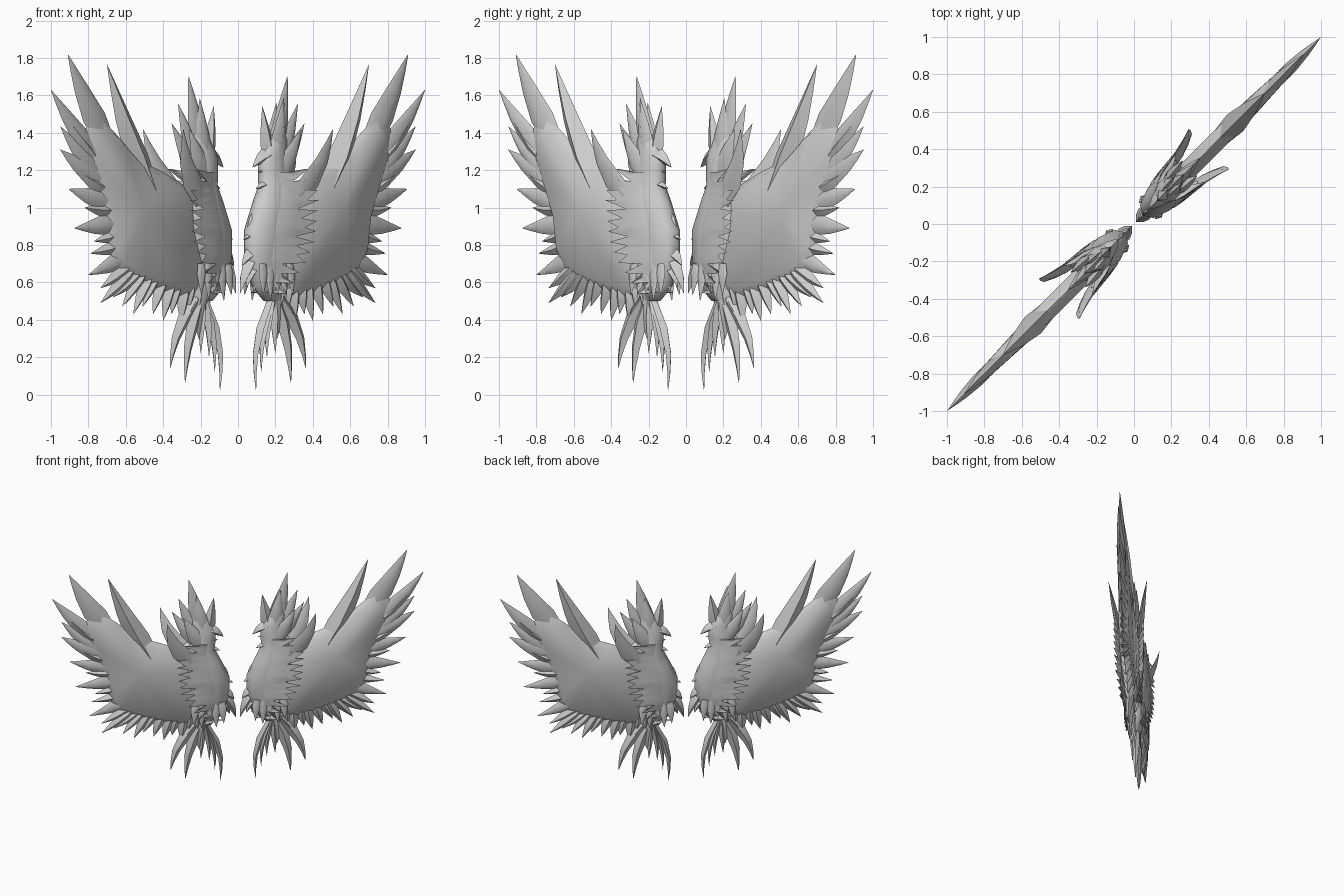
import bpy, bmesh, math
from mathutils import Vector

if "Cube" in bpy.data.objects:
    bpy.data.objects.remove(bpy.data.objects["Cube"])

mat = bpy.data.materials.new("plumage_grey")
mat.diffuse_color = (0.62, 0.62, 0.62, 1)
mat.use_nodes = True
mat.node_tree.nodes["Principled BSDF"].inputs["Base Color"].default_value = mat.diffuse_color


def P(side, u, t, z):
    """Point on the diagonal plane: u along it, t across it."""
    return Vector((side * u + t, side * u - t, z))


def finish(bm, name, angle=65):
    bmesh.ops.recalc_face_normals(bm, faces=bm.faces)
    me = bpy.data.meshes.new(name)
    bm.to_mesh(me)
    bm.free()
    me.materials.append(mat)
    ob = bpy.data.objects.new(name, me)
    bpy.context.collection.objects.link(ob)
    bpy.ops.object.select_all(action='DESELECT')
    ob.select_set(True)
    bpy.context.view_layer.objects.active = ob
    bpy.ops.object.shade_smooth_by_angle(angle=math.radians(angle))


def loft(bm, rings):
    """Bridge rings of points and cap the ends."""
    rings = [[bm.verts.new(p) for p in r] for r in rings]
    n = len(rings[0])
    for a, b in zip(rings, rings[1:]):
        for i in range(n):
            j = (i + 1) % n
            bm.faces.new((a[i], a[j], b[j], b[i]))
    bm.faces.new(rings[0])
    bm.faces.new(rings[-1])


def feather(bm, side, tip, base, w, th=0.02, bend=0.0):
    """Diamond-section blade from base to tip, points given as (u, z, t)."""
    du, dz = tip[0] - base[0], tip[1] - base[1]
    l = math.hypot(du, dz)
    nu, nz = -dz / l, du / l
    rings = []
    for f, k in ((0, .75), (.3, 1), (.6, .66), (.82, .32), (1, .01)):
        b = bend * math.sin(math.pi * f)
        u, z = base[0] + du * f + nu * b, base[1] + dz * f + nz * b
        t = base[2] + (tip[2] - base[2]) * f
        h = th * min(k, 1.25 - f)
        rings.append([P(side, u + nu * w * k, t, z + nz * w * k), P(side, u, t + h, z),
                      P(side, u - nu * w * k, t, z - nz * w * k), P(side, u, t - h, z)])
    loft(bm, rings)


def lens(bm, side, outline, th, inset):
    """Flat panel with a thin rim, thicker towards the body."""
    n = len(outline)
    cu = sum(p[0] for p in outline) / n
    cz = sum(p[1] for p in outline) / n
    rim = [bm.verts.new(P(side, u, 0, z)) for u, z in outline]
    for s in (1, -1):
        inner = [bm.verts.new(P(side, cu + (u - cu) * inset, s * th * min(1, 1.45 - u), cz + (z - cz) * inset))
                 for u, z in outline]
        for i in range(n):
            j = (i + 1) % n
            bm.faces.new((rim[i], rim[j], inner[j], inner[i]))
        mid = bm.verts.new(P(side, cu, s * th, cz))
        for i in range(n):
            bm.faces.new((inner[i], inner[(i + 1) % n], mid))


def lerp(table, z, k):
    """Column k of a table sorted by falling z."""
    z = min(max(z, table[-1][0]), table[0][0])
    for a, b in zip(table, table[1:]):
        if a[0] >= z >= b[0]:
            return a[k] + (b[k] - a[k]) * (a[0] - z) / (a[0] - b[0])


WING = [(.18, .95), (.29, 1.12), (.40, 1.19), (.54, 1.26), (.64, 1.38), (.75, 1.50), (.82, 1.42), (.81, 1.28),
        (.76, 1.12), (.71, .95), (.69, .76), (.64, .66), (.52, .59), (.40, .54), (.27, .50), (.16, .58)]

# tip u, tip z, base u, base z, half width
FLIGHT = [(.91, 1.82, .70, 1.34, .062), (1.0, 1.63, .76, 1.27, .05), (.955, 1.53, .75, 1.24, .04),
          (.95, 1.435, .74, 1.18, .048), (.95, 1.31, .70, 1.13, .062), (.86, 1.20, .68, 1.08, .045),
          (.905, 1.10, .65, 1.03, .062), (.82, 1.00, .64, .99, .045), (.875, .89, .62, .93, .06),
          (.77, .82, .60, .88, .045), (.79, .755, .58, .82, .045), (.80, .64, .57, .76, .052),
          (.735, .57, .56, .72, .045), (.735, .49, .55, .70, .042), (.67, .52, .52, .68, .04)]
TRAILING = [(.62, .47, .50, .67), (.56, .43, .47, .66), (.51, .47, .44, .65), (.455, .43, .40, .64),
            (.40, .395, .36, .62), (.355, .43, .33, .61), (.305, .375, .29, .60), (.265, .45, .26, .60),
            (.22, .43, .22, .60)]
# z, centre u, radius along u, radius across
BODY = [(1.42, .22, .02, .010), (1.36, .205, .05, .028), (1.28, .185, .065, .04), (1.20, .185, .065, .045),
        (1.12, .20, .075, .052), (1.02, .195, .105, .06), (.88, .17, .125, .062), (.72, .155, .11, .055),
        (.58, .165, .085, .04), (.50, .185, .045, .02)]
CREST = [(.265, 1.705, .20, 1.27, .045, 0), (.32, 1.555, .22, 1.22, .042, 0), (.13, 1.54, .165, 1.25, .035, 0),
         (.225, 1.585, .19, 1.25, .04, .02), (.225, 1.56, .19, 1.25, .04, -.02), (.355, 1.45, .23, 1.18, .04, 0),
         (.30, 1.42, .20, 1.16, .045, .04), (.30, 1.42, .20, 1.16, .045, -.04)]
CHEST = [(.095, 1.10, .19, 1.13, .03), (.085, .99, .17, 1.05, .035), (.05, .89, .14, .97, .04),
         (.027, .83, .13, .86, .035), (.02, .69, .11, .78, .04), (.012, .54, .08, .74, .028),
         (.045, .57, .11, .72, .028), (.085, .55, .13, .70, .03)]
TAIL = [(.097, .015, .17, .50, .020, -.035), (.125, .12, .18, .50, .018, -.02), (.283, .06, .20, .52, .032, .02),
        (.363, .14, .22, .52, .034, .03), (.20, .22, .19, .50, .020, 0), (.155, .20, .18, .50, .018, -.01),
        (.32, .27, .23, .52, .025, .02), (.21, .30, .20, .58, .055, 0)]
# z, u of the cape's free edge, spread of the edge across
CAPE = [(1.20, .27, .07), (1.13, .33, .085), (1.04, .345, .088), (.83, .33, .085), (.70, .27, .08), (.54, .18, .06)]


def cape_rings(side, s, teeth=13):
    """Curved sheet over the body whose free edge is cut in teeth."""
    rings = []
    for i in range(2 * teeth + 1):
        z = 1.19 - i * .64 / (2 * teeth)
        c, ru, rt = (lerp(BODY, z, k) for k in (1, 2, 3))
        tip = i % 2
        notch = 0 if tip else .05 + .02 * (i % 3)
        eu, et = lerp(CAPE, z, 1) - notch, lerp(CAPE, z, 2) - notch * .2
        ez = z + tip * (.045 - .085 * i / (2 * teeth))
        mu, mt = c + (eu - c) * .45, rt + .012
        rings.append([P(side, c - ru * .75, s * rt * .55, z), P(side, c - ru * .1, s * (rt + .004), z),
                      P(side, mu, s * mt, z), P(side, eu, s * et, ez),
                      P(side, eu - .01, s * (et - .008), ez), P(side, mu, s * (mt - .025), z),
                      P(side, c, s * rt * .6, z)])
    return rings


for side, tag in ((1, "right"), (-1, "left")):
    # wing panel
    bm = bmesh.new()
    lens(bm, side, WING, .036, .86)
    finish(bm, f"{tag}_wing_panel")

    # flight feathers round the outer edge, and the tall leading feather
    bm = bmesh.new()
    for tu, tz, bu, bz, w in FLIGHT:
        feather(bm, side, (tu, tz, 0), (bu, bz, 0), w, .025, -.008)
    for tu, tz, bu, bz in TRAILING:
        feather(bm, side, (tu, tz, 0), (bu, bz, 0), .036, .03)
    feather(bm, side, (.70, 1.765, 0), (.46, 1.06, 0), .062, .046, -.012)
    finish(bm, f"{tag}_flight_feathers")

    # body, neck and head
    bm = bmesh.new()
    loft(bm, [[P(side, c + ru * math.cos(a), rt * math.sin(a), z)
               for a in (math.tau * i / 10 for i in range(10))] for z, c, ru, rt in BODY])
    finish(bm, f"{tag}_body")

    # beak, crest and chest tufts
    bm = bmesh.new()
    feather(bm, side, (.078, 1.215, 0), (.19, 1.30, 0), .04, .035, -.012)
    feather(bm, side, (.105, 1.19, 0), (.18, 1.21, 0), .02, .02)
    finish(bm, f"{tag}_beak")
    bm = bmesh.new()
    for tu, tz, bu, bz, w, t in CREST:
        feather(bm, side, (tu, tz, t), (bu, bz, t * .6), w, .024)
    finish(bm, f"{tag}_crest")
    bm = bmesh.new()
    for tu, tz, bu, bz, w in CHEST:
        feather(bm, side, (tu, tz, 0), (bu, bz, 0), w, .03, -.01)
    finish(bm, f"{tag}_chest_tufts")

    # cape on both faces, with a fringe below and a long shoulder plume
    for s, face in ((1, "near"), (-1, "far")):
        bm = bmesh.new()
        loft(bm, cape_rings(side, s))
        finish(bm, f"{tag}_{face}_cape", 80)
        bm = bmesh.new()
        for i in range(5):
            u = .085 + .035 * i
            feather(bm, side, (u + .005 * i, .53 - .03 * (i % 2), s * .05), (u + .01, .70, s * .04), .024, .014)
        feather(bm, side, (.40, 1.42, s * .108), (.24, 1.02, s * .05), .052, .018, -.03)
        finish(bm, f"{tag}_{face}_cape_plumes")

    # tail plumes
    bm = bmesh.new()
    for tu, tz, bu, bz, w, bend in TAIL:
        feather(bm, side, (tu, tz, 0), (bu, bz, 0), w, .022, bend)
    finish(bm, f"{tag}_tail")
